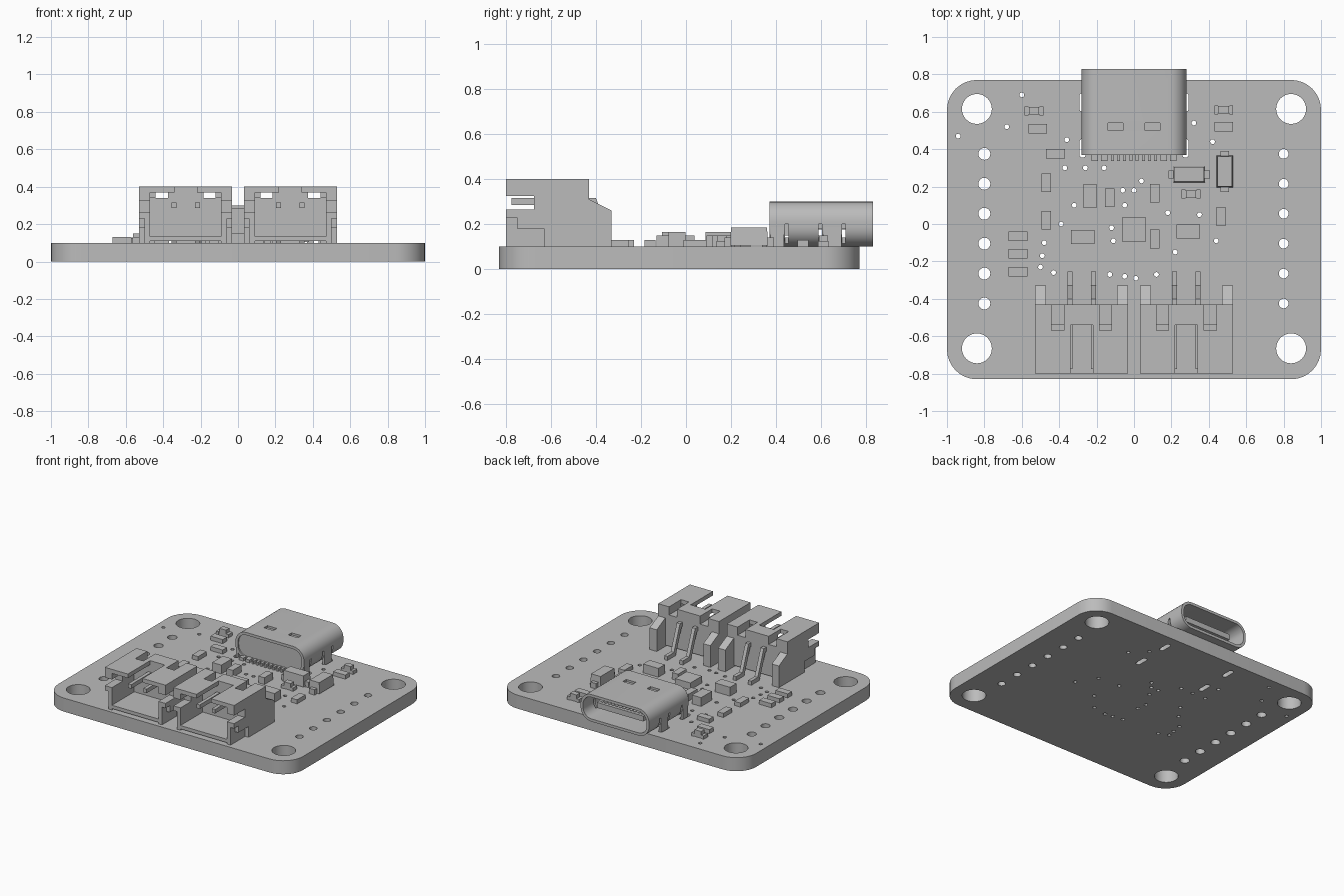
import bpy, bmesh, math
from mathutils import Matrix, Vector

old = bpy.data.objects.get("Cube")
if old:
    bpy.data.objects.remove(old, do_unlink=True)

grey = bpy.data.materials.new("plain grey")
grey.use_nodes = True
grey.diffuse_color = (0.5, 0.5, 0.5, 1)
grey.node_tree.nodes["Principled BSDF"].inputs["Base Color"].default_value = (0.5, 0.5, 0.5, 1)


def box(bm, xs, ys, zs):
    """Box spanning three (start, end) ranges."""
    spans = (xs, ys, zs)
    mid = Vector([(a + b) / 2 for a, b in spans])
    size = [abs(b - a) for a, b in spans] + [1]
    bmesh.ops.create_cube(bm, size=1, matrix=Matrix.Translation(mid) @ Matrix.Diagonal(size))


def prism(bm, points, axis, start, end):
    """Extrude a 2D outline along x, y or z."""
    def place(p, d):
        return {"x": (d, p[0], p[1]), "y": (p[0], d, p[1]), "z": (p[0], p[1], d)}[axis]
    low = [bm.verts.new(place(p, start)) for p in points]
    high = [bm.verts.new(place(p, end)) for p in points]
    bm.faces.new(low)
    bm.faces.new(high[::-1])
    n = len(points)
    for i in range(n):
        bm.faces.new((low[i], high[i], high[(i + 1) % n], low[(i + 1) % n]))


def rounded(cx, cy, hx, hy, r, steps=8):
    """Rounded rectangle outline from its centre and half sizes."""
    pts = []
    for q, (sx, sy) in enumerate(((1, 1), (-1, 1), (-1, -1), (1, -1))):
        for k in range(steps + 1):
            a = (q + k / steps) * math.pi / 2
            pts.append((cx + sx * (hx - r) + r * math.cos(a), cy + sy * (hy - r) + r * math.sin(a)))
    return pts


def circle(x, y, r, n):
    return [(x + r * math.cos(i * math.tau / n), y + r * math.sin(i * math.tau / n)) for i in range(n)]


def finish(name, bm):
    bmesh.ops.recalc_face_normals(bm, faces=bm.faces[:])
    mesh = bpy.data.meshes.new(name)
    bm.to_mesh(mesh)
    bm.free()
    obj = bpy.data.objects.new(name, mesh)
    mesh.materials.append(grey)
    bpy.context.collection.objects.link(obj)
    return obj


def activate(obj):
    bpy.ops.object.select_all(action="DESELECT")
    obj.select_set(True)
    bpy.context.view_layer.objects.active = obj


def cut(obj, bm):
    """Subtract a cutter mesh and throw the cutter away."""
    cutter = finish("cutter", bm)
    cutter.hide_render = True
    activate(obj)
    mod = obj.modifiers.new("cut", "BOOLEAN")
    mod.operation, mod.solver, mod.object = "DIFFERENCE", "EXACT", cutter
    bpy.ops.object.modifier_apply(modifier=mod.name)
    bpy.data.objects.remove(cutter, do_unlink=True)


def smooth(obj):
    activate(obj)
    bpy.ops.object.shade_smooth_by_angle(angle=math.radians(30))


TOP = 0.1  # upper surface of the board

# Board with mounting holes, pin rows, vias and slots
bm = bmesh.new()
prism(bm, rounded(0, -0.03, 1, 0.8, 0.16), "z", 0, TOP)
board = finish("circuit_board", bm)
vias = [(-.94, .47), (-.6, .69), (-.68, .52), (-.36, .45), (-.37, .3), (-.26, .3), (-.16, .3),
        (-.32, .1), (-.39, 0), (-.48, -.1), (-.49, -.17), (-.5, -.23), (-.43, -.26), (-.06, .18),
        (0, .18), (.04, .23), (-.05, .1), (-.12, -.02), (-.11, -.09), (-.13, -.27), (-.05, -.28),
        (.01, -.29), (.12, -.27), (.18, .06), (.35, .05), (.22, -.15), (.44, -.09), (.32, .54), (.42, .44)]
bm = bmesh.new()
for x, y in vias:
    prism(bm, circle(x, y, 0.013, 12), "z", -0.1, 0.2)
for s in (-1, 1):
    for y in (0.615, -0.665):
        prism(bm, circle(s * 0.84, y, 0.08, 32), "z", -0.1, 0.2)
    for i in range(6):
        prism(bm, circle(s * 0.8, 0.375 - 0.16 * i, 0.029 - s * 0.003, 20), "z", -0.1, 0.2)
    for y in (0.405, 0.65):
        prism(bm, rounded(s * 0.275, y, 0.017, 0.05, 0.016, 4), "z", -0.1, 0.2)
cut(board, bm)
smooth(board)

# Port shell: hollow rounded tube with a closed, recessed back
bm = bmesh.new()
prism(bm, rounded(0, 0.2, 0.28, 0.1, 0.088), "y", 0.37, 0.83)
shell = finish("port_shell", bm)
for inset, y0, y1 in ((0.02, 0.395, 1), (0.02, 0.3, 0.38)):
    bm = bmesh.new()
    prism(bm, rounded(0, 0.2, 0.28 - inset, 0.1 - inset, 0.088 - inset), "y", y0, y1)
    cut(shell, bm)
bm = bmesh.new()
for s in (-1, 1):
    box(bm, (s * 0.06, s * 0.138), (0.5, 0.54), (0.25, 0.35))
    for y in (0.447, 0.597, 0.7):
        box(bm, (s * 0.24, s * 0.32), (y - 0.008, y + 0.008), (0.11, 0.2))
cut(shell, bm)
smooth(shell)

# Port insert: rear plug, contact tongue and contact strips
bm = bmesh.new()
prism(bm, rounded(0, 0.2, 0.255, 0.075, 0.065), "y", 0.39, 0.44)
box(bm, (-0.2, 0.2), (0.44, 0.56), (0.15, 0.25))
box(bm, (-0.19, 0.19), (0.56, 0.77), (0.18, 0.22))
for i in range(12):
    x = -0.165 + 0.03 * i
    box(bm, (x - 0.008, x + 0.008), (0.56, 0.75), (0.176, 0.224))
for s in (-1, 1):
    box(bm, (s * 0.06, s * 0.138), (0.5, 0.54), (0.25, 0.285))
finish("port_tongue", bm)

# Port legs that drop into the board slots, and solder pins behind
bm = bmesh.new()
for s in (-1, 1):
    for y0, y1 in ((0.375, 0.435), (0.61, 0.69)):
        box(bm, (s * 0.262, s * 0.28), (y0, y1), (0.03, 0.2))
finish("port_legs", bm)
bm = bmesh.new()
for s in (-1, 1):
    for x, w in [(0.21, 0.017), (0.16, 0.017)] + [(0.017 + 0.033 * i, 0.008) for i in range(4)]:
        box(bm, (s * x - w, s * x + w), (0.338, 0.4), (TOP, 0.122))
finish("port_pins", bm)

# Two side-entry wire sockets
wall = [(-.8, .1), (-.33, .1), (-.33, .26), (-.43, .31), (-.43, .4), (-.8, .4),
        (-.8, .325), (-.675, .325), (-.675, .265), (-.8, .265)]
cheek = [(-.63, .1)] + wall[1:] + [(-.8, .23), (-.75, .23), (-.75, .18), (-.63, .18)]
lead = [(-.775, .285), (-.42, .285), (-.35, .1), (-.255, .1), (-.255, .13), (-.33, .13),
        (-.4, .315), (-.775, .315)]
for side, cx in (("right", -0.28), ("left", 0.28)):
    bm = bmesh.new()
    box(bm, (cx - 0.19, cx + 0.19), (-0.8, -0.43), (0.11, 0.135))
    box(bm, (cx - 0.19, cx + 0.19), (-0.54, -0.43), (0.135, 0.34))
    box(bm, (cx - 0.095, cx + 0.095), (-0.54, -0.43), (0.34, 0.4))
    for s in (-1, 1):
        prism(bm, wall, "x", cx + s * 0.19, cx + s * 0.22)
        prism(bm, cheek, "x", cx + s * 0.22, cx + s * 0.248)
        box(bm, (cx + s * 0.06, cx + s * 0.19), (-0.8, -0.57), (0.37, 0.4))
        box(bm, (cx + s * 0.06, cx + s * 0.095), (-0.57, -0.54), (0.37, 0.4))
        box(bm, (cx + s * 0.16, cx + s * 0.19), (-0.57, -0.43), (0.34, 0.4))
    finish(side + "_socket_housing", bm)
    bm = bmesh.new()
    for s in (-1, 1):
        x = cx + s * 0.0625
        prism(bm, lead, "x", x - 0.013, x + 0.013)
    finish(side + "_socket_pins", bm)

# Rectangular chips: centre, size and height, grouped by size
groups = {
    "flat_resistors": (0.1, 0.05, 0.03, [(-.515, .51), (-.42, .375), (.48, .52), (-.62, -.065),
                                         (-.62, -.16), (-.62, -.255)]),
    "upright_resistors": (0.05, 0.1, 0.03, [(-.47, .22), (-.47, .02), (.465, .04)]),
    "small_capacitors": (0.05, 0.1, 0.05, [(-.13, .14), (.11, .165), (.11, -.08)]),
    "wide_capacitors": (0.125, 0.075, 0.065, [(-.275, -.07), (.29, -.04)]),
    "tall_capacitor": (0.075, 0.125, 0.065, [(-.235, .15)]),
    "main_chip": (0.125, 0.135, 0.05, [(0, -.03)]),
}
for name, (w, d, h, places) in groups.items():
    bm = bmesh.new()
    for x, y in places:
        box(bm, (x - w / 2, x + w / 2), (y - d / 2, y + d / 2), (TOP, TOP + h))
    finish(name, bm)

# Indicator lamps: base strip, end pads and raised lens
bm = bmesh.new()
for x, y in ((-.535, .605), (.48, .61), (.305, .16)):
    box(bm, (x - 0.04, x + 0.04), (y - 0.02, y + 0.02), (TOP, 0.12))
    for s in (-1, 1):
        box(bm, (x + s * 0.03, x + s * 0.05), (y - 0.024, y + 0.024), (TOP, 0.125))
    box(bm, (x - 0.027, x + 0.027), (y - 0.02, y + 0.02), (0.12, 0.15))
finish("indicator_lamps", bm)

# Diodes: bevelled body and metal end tabs, one lying along each axis
for name, x, y, turn in (("cross_diode", .295, .265, 0), ("upright_diode", .485, .28, 90)):
    bm = bmesh.new()
    box(bm, (-0.085, 0.085), (-0.043, 0.043), (0.105, 0.185))
    for v in bm.verts:
        if v.co.z > 0.15:
            v.co.x *= 0.94
            v.co.y *= 0.9
    for s in (-1, 1):
        box(bm, (s * 0.075, s * 0.11), (-0.022, 0.022), (TOP, 0.14))
    bmesh.ops.transform(bm, verts=bm.verts, matrix=Matrix.Translation((x, y, 0))
                        @ Matrix.Rotation(math.radians(turn), 4, "Z"))
    finish(name, bm)
